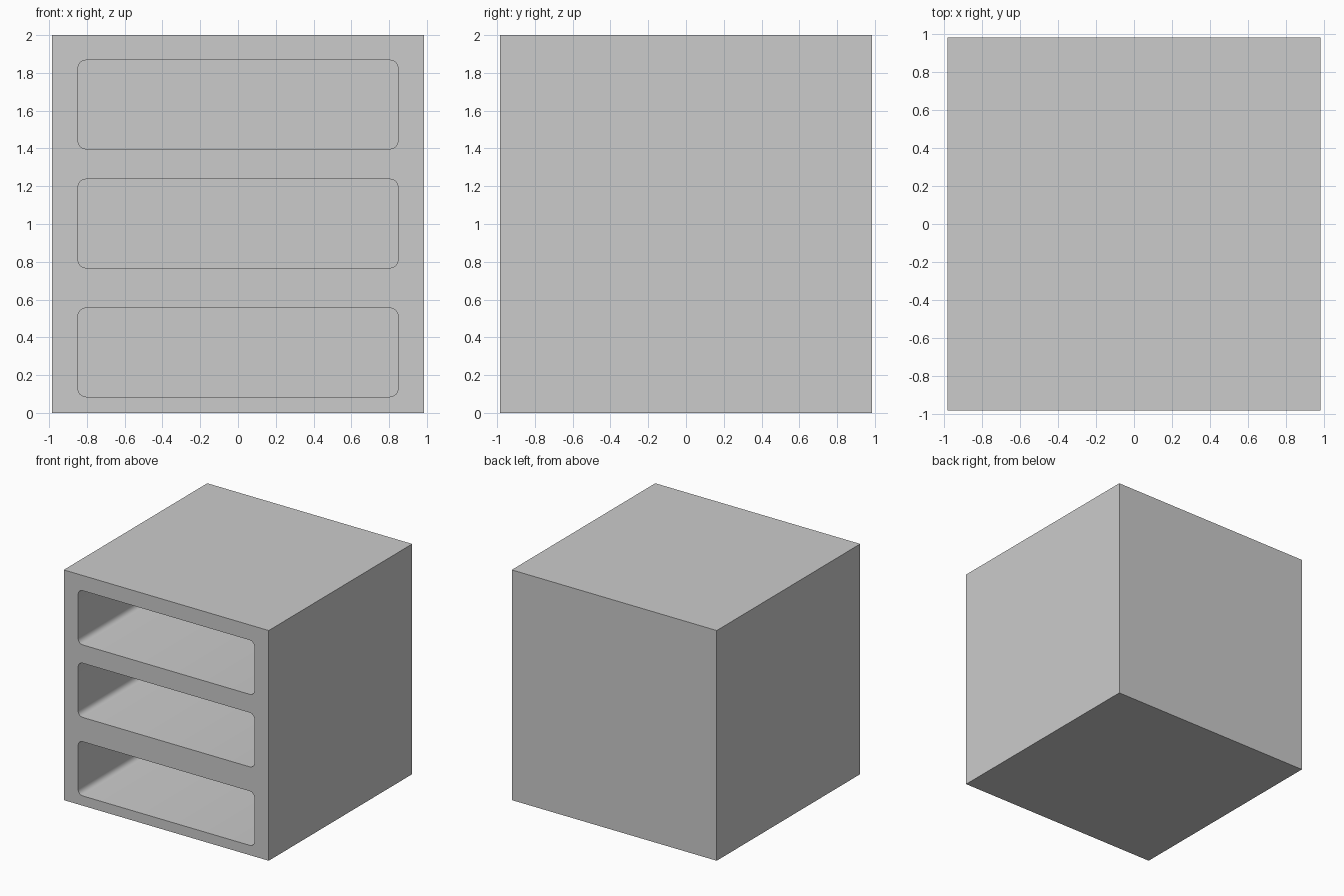
import bpy, bmesh
from mathutils import Matrix, Vector

if "Cube" in bpy.data.objects:
    bpy.data.objects.remove(bpy.data.objects["Cube"])

HALF = 0.985         # half width and depth of the cabinet
OPEN_HALF = 0.848    # half width of each opening
OPEN_HEIGHT = 0.471
BACK = 0.85          # inner face of the back wall


def box(name, lo, hi, radius=0.0):
    """Box between two corners, optionally rounding the edges that run along y."""
    lo, hi = Vector(lo), Vector(hi)
    bm = bmesh.new()
    bmesh.ops.create_cube(bm, size=1.0, matrix=Matrix.Translation((lo + hi) / 2)
                          @ Matrix.Diagonal((*(hi - lo), 1.0)))
    if radius:
        edges = [e for e in bm.edges
                 if abs(e.verts[0].co.y - e.verts[1].co.y) > 0.1]
        bmesh.ops.bevel(bm, geom=edges, offset=radius, segments=4,
                        profile=0.5, affect='EDGES')
    mesh = bpy.data.meshes.new(name)
    bm.to_mesh(mesh)
    bm.free()
    obj = bpy.data.objects.new(name, mesh)
    bpy.context.collection.objects.link(obj)
    return obj


# Solid cabinet body
cabinet = box("cabinet_body", (-HALF, -HALF, 0), (HALF, HALF, 2))

# Three rounded compartments, open at the front
for i, z in enumerate((0.085, 0.767, 1.397)):
    cutter = box(f"compartment_cutter_{i + 1}", (-OPEN_HALF, -HALF - 0.2, z),
                 (OPEN_HALF, BACK, z + OPEN_HEIGHT), 0.045)
    cutter.hide_render = True
    cutter.hide_set(True)
    cut = cabinet.modifiers.new(f"compartment_{i + 1}", 'BOOLEAN')
    cut.operation = 'DIFFERENCE'
    cut.solver = 'EXACT'
    cut.object = cutter

# Apply the cuts and smooth only the rounded corners
bpy.context.view_layer.objects.active = cabinet
cabinet.select_set(True)
for mod in list(cabinet.modifiers):
    bpy.ops.object.modifier_apply(modifier=mod.name)
bpy.ops.object.shade_smooth_by_angle(angle=0.6)

# Remove the finished cutters
for obj in [o for o in bpy.data.objects if o.name.startswith("compartment_cutter")]:
    bpy.data.objects.remove(obj)
